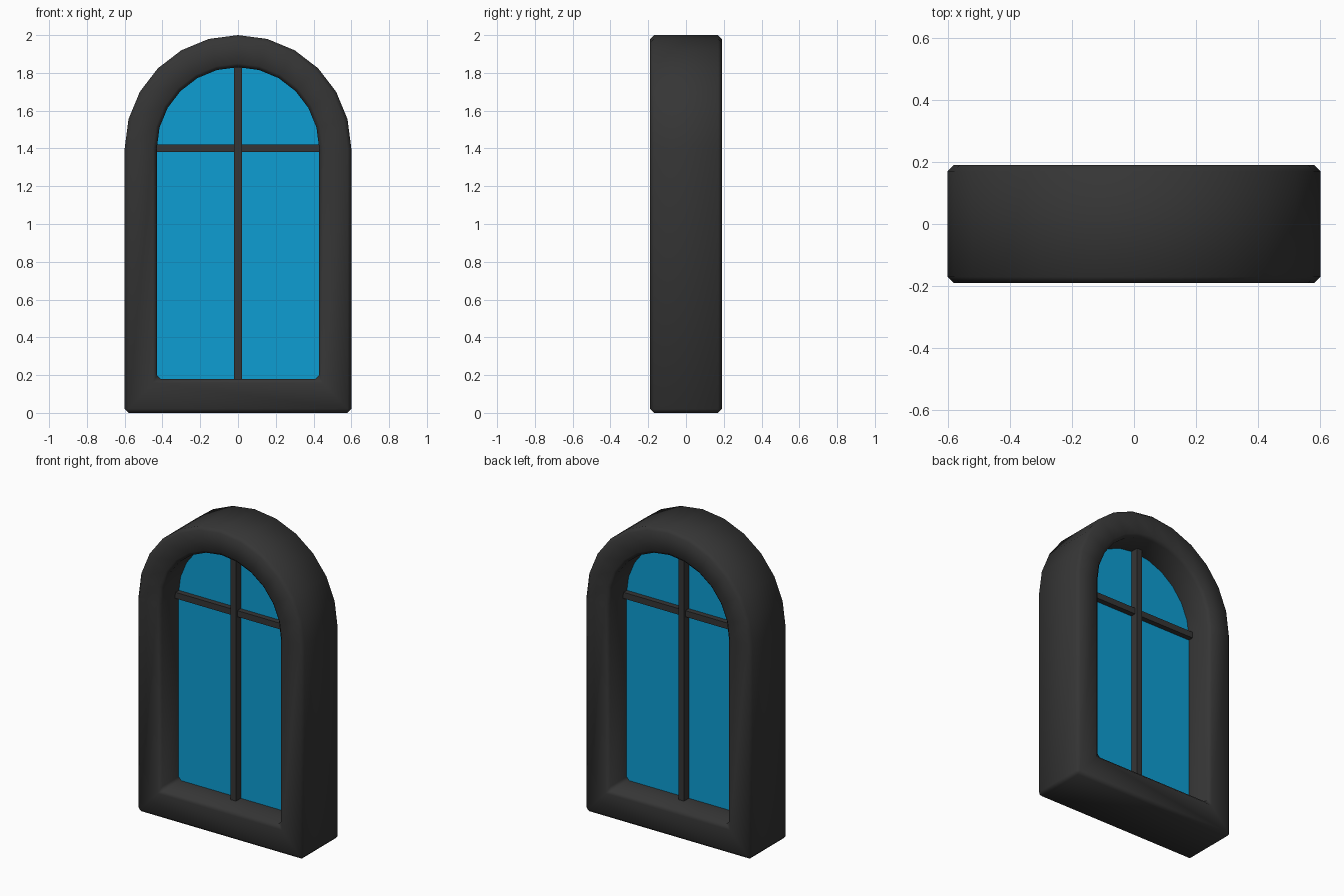
import bpy, bmesh, math

if "Cube" in bpy.data.objects:
    bpy.data.objects.remove(bpy.data.objects["Cube"])

SPRING = 1.4      # height where the arch starts
DEPTH = 0.19      # half depth of the frame


def material(name, color):
    m = bpy.data.materials.new(name)
    m.diffuse_color = color
    m.use_nodes = True
    m.node_tree.nodes["Principled BSDF"].inputs["Base Color"].default_value = m.diffuse_color
    return m


DARK = material("charcoal", (0.036, 0.036, 0.036, 1))
BLUE = material("blue glass", (0.004, 0.34, 0.65, 0.92))


def arch(radius, bottom, y, segments=12):
    """Outline of an arched window, from the bottom right corner round."""
    pts = [(radius, y, bottom)]
    for i in range(segments + 1):
        a = math.pi * i / segments
        pts.append((radius * math.cos(a), y, SPRING + radius * math.sin(a)))
    pts.append((-radius, y, bottom))
    return pts


def add_object(name, bm, mat):
    bmesh.ops.recalc_face_normals(bm, faces=bm.faces)
    me = bpy.data.meshes.new(name)
    bm.to_mesh(me)
    bm.free()
    me.materials.append(mat)
    ob = bpy.data.objects.new(name, me)
    bpy.context.collection.objects.link(ob)
    return ob


# Arched frame: four loops joined into a ring, edges softened
bm = bmesh.new()
loops = [[bm.verts.new(p) for p in arch(r, b, y)]
         for r, b, y in ((0.6, 0, -DEPTH), (0.6, 0, DEPTH),
                         (0.43, 0.18, DEPTH), (0.43, 0.18, -DEPTH))]
n = len(loops[0])
for k in range(4):
    a, b = loops[k], loops[(k + 1) % 4]
    for i in range(n):
        j = (i + 1) % n
        bm.faces.new((a[i], a[j], b[j], b[i]))
frame = add_object("arched_frame", bm, DARK)
for p in frame.data.polygons:
    p.use_smooth = True
bev = frame.modifiers.new("soft_edges", 'BEVEL')
bev.width = 0.02
bev.segments = 1
bev.limit_method = 'ANGLE'
bev.angle_limit = math.radians(30)

# Glass pane in the middle of the frame
bm = bmesh.new()
bm.faces.new([bm.verts.new(p) for p in arch(0.435, 0.175, 0)])
add_object("glass_pane", bm, BLUE)


# Glazing bars, the upright one standing slightly proud
def bar(name, size, z):
    bm = bmesh.new()
    bmesh.ops.create_cube(bm, size=1)
    bmesh.ops.scale(bm, vec=size, verts=bm.verts)
    bmesh.ops.translate(bm, vec=(0, 0, z), verts=bm.verts)
    add_object(name, bm, DARK)


bar("upright_bar", (0.04, 0.10, 1.67), 1.005)
bar("cross_bar", (0.88, 0.07, 0.04), SPRING)
